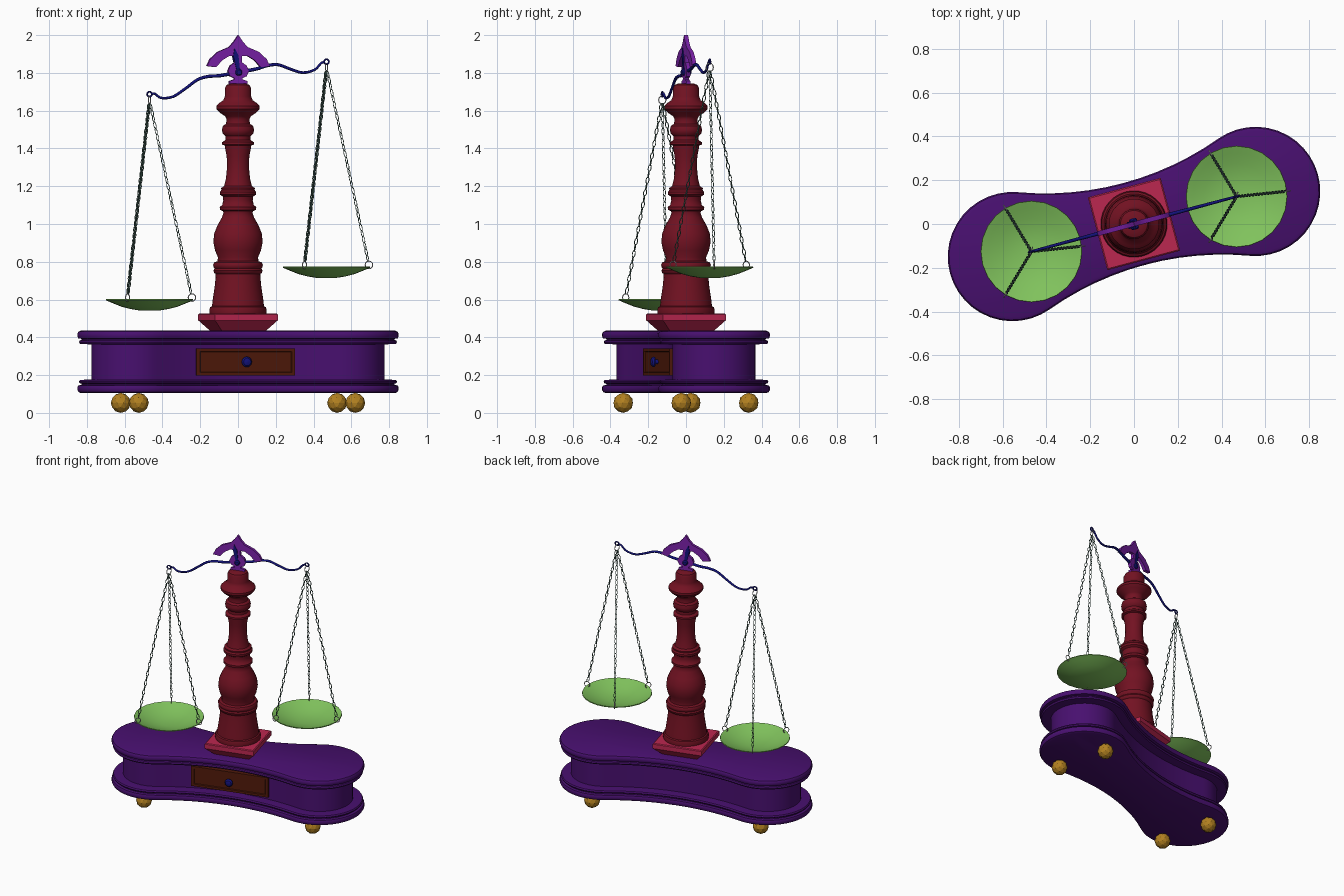
import bpy, bmesh
from math import sin, cos, pi, radians, tau
from mathutils import Vector, Matrix

if "Cube" in bpy.data.objects:
    bpy.data.objects.remove(bpy.data.objects["Cube"])

TURN = Matrix.Rotation(radians(15), 4, 'Z')   # whole model is turned 15 degrees


def material(name, rgb):
    m = bpy.data.materials.new(name)
    m.diffuse_color = (*rgb, 1)
    m.use_nodes = True
    m.node_tree.nodes["Principled BSDF"].inputs["Base Color"].default_value = m.diffuse_color
    return m


PURPLE = material("purple", (.065, .005, .16))
VIOLET = material("violet", (.2, .015, .4))
RED = material("red", (.17, .006, .016))
ROSE = material("rose", (.5, .02, .08))
GREEN = material("green", (.22, .55, .11))
GOLD = material("gold", (.45, .22, .015))
BROWN = material("brown", (.08, .01, .003))
BLUE = material("blue", (.006, .006, .2))
STEEL = material("steel", (.08, .16, .13))
SILVER = material("silver", (.75, .75, .75))


def finish(name, bm, mat, angle=35):
    bmesh.ops.recalc_face_normals(bm, faces=bm.faces)
    bm.transform(TURN)
    me = bpy.data.meshes.new(name)
    bm.to_mesh(me)
    bm.free()
    if angle:
        me.polygons.foreach_set("use_smooth", [True] * len(me.polygons))
        me.set_sharp_from_angle(angle=radians(angle))
    me.materials.append(mat)
    ob = bpy.data.objects.new(name, me)
    bpy.context.collection.objects.link(ob)
    return ob


def loft(bm, rings):
    """Skin a list of equal-length point rings and cap both ends."""
    vs = [[bm.verts.new(p) for p in r] for r in rings]
    n = len(vs[0])
    for a, b in zip(vs, vs[1:]):
        for i in range(n):
            bm.faces.new((a[i], a[(i + 1) % n], b[(i + 1) % n], b[i]))
    bm.faces.new(vs[0])
    bm.faces.new(vs[-1])


def part(name, rings, mat, angle=35):
    bm = bmesh.new()
    loft(bm, rings)
    return finish(name, bm, mat, angle)


def circle(r, z, n=32, c=(0, 0)):
    return [(c[0] + r * cos(tau * i / n), c[1] + r * sin(tau * i / n), z) for i in range(n)]


def disc_y(r, y, x, z, n=16):
    return [(x + r * cos(tau * i / n), y, z + r * sin(tau * i / n)) for i in range(n)]


def oval_ring(bm, M, a, b, wire, n=12, m=5):
    """Closed wire ring in the local xz plane."""
    vs = []
    for i in range(n):
        t = tau * i / n
        out = Vector((cos(t), 0, sin(t)))
        p = Vector((a * cos(t), 0, b * sin(t)))
        vs.append([bm.verts.new(M @ (p + wire * (out * cos(tau * j / m) + Vector((0, sin(tau * j / m), 0)))))
                   for j in range(m)])
    for i in range(n):
        for j in range(m):
            k, l = (i + 1) % n, (j + 1) % m
            bm.faces.new((vs[i][j], vs[k][j], vs[k][l], vs[i][l]))


# Base: waisted outline made of two end arcs and two concave side arcs
def outline(inset, z):
    r, R, a = .295 - inset, 1.377 + inset, 110.1
    half = []
    for i in range(25):
        t = radians(-a + 2 * a * i / 24)
        half.append((.575 + r * cos(t), r * sin(t), z))
    for i in range(1, 12):
        t = radians(20.1 - 40.2 * i / 12)
        half.append((R * sin(t), 1.57 - R * cos(t), z))
    return half + [(-x, -y, z) for x, y, z in half]


slab = [(.06, .363), (.013, .366), (.008, .375), (.012, .383), (.022, .386), (.022, .392),
        (.004, .395), (0, .405), (0, .42), (.006, .43), (.02, .436)]
part("base_body", [outline(.075, .165), outline(.075, .375)], PURPLE)
part("base_top_moulding", [outline(i, z) for i, z in slab], PURPLE)
part("base_bottom_moulding", [outline(i, .54 - z) for i, z in slab], PURPLE)

# Ball feet
for n, (sx, sy) in enumerate([(1, 1), (1, -1), (-1, 1), (-1, -1)]):
    bm = bmesh.new()
    bmesh.ops.create_icosphere(bm, subdivisions=2, radius=.053,
                               matrix=Matrix.Translation((.593 * sx, .185 * sy, .053)))
    finish(f"ball_foot_{n + 1}", bm, GOLD, 0)

# Drawer front with recessed panel, and knob
part("drawer", [[(sx * w, y, .27 + sz * h) for sx, sz in ((-1, -1), (1, -1), (1, 1), (-1, 1))]
                for w, h, y in ((.27, .072, -.05), (.27, .072, -.162), (.252, .056, -.162),
                                (.248, .053, -.155))], BROWN, 20)
part("drawer_knob", [disc_y(r, y, 0, .27) for r, y in ((.012, -.15), (.012, -.168), (.026, -.172),
                                                      (.028, -.18), (.02, -.19), (.006, -.194))], BLUE)

# Square plinth under the column
part("column_plinth", [[(sx * w, sy * w, z) for sx, sy in ((-1, -1), (1, -1), (1, 1), (-1, 1))]
                       for w, z in ((.12, .434), (.172, .49), (.172, .522), (.166, .527))], ROSE, 20)

# Turned column
column = [(.15, .525), (.152, .545), (.147, .56), (.138, .565), (.134, .6), (.122, .68), (.118, .735),
          (.127, .742), (.13, .755), (.124, .764), (.13, .772), (.132, .785), (.125, .797), (.108, .803),
          (.107, .825), (.122, .86), (.131, .905), (.126, .95), (.108, .995), (.085, 1.035), (.077, 1.06),
          (.08, 1.068), (.096, 1.075), (.097, 1.09), (.084, 1.1), (.078, 1.125), (.08, 1.145), (.095, 1.155),
          (.096, 1.17), (.088, 1.18), (.09, 1.19), (.074, 1.2), (.064, 1.24), (.058, 1.3), (.06, 1.36),
          (.069, 1.405), (.07, 1.415), (.084, 1.42), (.084, 1.433), (.066, 1.445), (.066, 1.465), (.082, 1.48),
          (.085, 1.5), (.08, 1.52), (.064, 1.53), (.06, 1.555), (.068, 1.57), (.098, 1.59), (.115, 1.61),
          (.115, 1.625), (.1, 1.64), (.078, 1.655), (.07, 1.675), (.069, 1.72), (.062, 1.735), (.04, 1.745)]
part("column", [circle(r, z) for r, z in column], RED, 40)

# Flat bracket with disc, stem and arched top
side = [(.048, 1.735), (.048, 1.757), (.022, 1.765), (.022, 1.772), (.045, 1.782), (.057, 1.81), (.045, 1.838),
        (.02, 1.855), (.018, 1.89), (.05, 1.89), (.09, 1.866), (.122, 1.83), (.172, 1.836), (.155, 1.872),
        (.115, 1.91), (.05, 1.937), (.026, 1.963)]
shape = side + [(0, 2.0)] + [(-x, z) for x, z in reversed(side)]
part("top_bracket", [[(x, y, z) for x, z in shape] for y in (-.011, .011)], VIOLET, 30)

# Tilting balance beam, pointer and pivot
PIVOT_Z, SLOPE = 1.803, .178
right = [(.1, 1.803), (.16, 1.81), (.22, 1.804), (.285, 1.77), (.355, 1.738), (.42, 1.742), (.455, 1.77), (.476, 1.774)]
ctrl = [(-x, z) for x, z in reversed(right)] + [(0, PIVOT_Z)] + right
ctrl = [Vector((x, 0, z + SLOPE * x)) for x, z in ctrl]
ctrl = [2 * ctrl[0] - ctrl[1]] + ctrl + [2 * ctrl[-1] - ctrl[-2]]
path = []
for a, b, c, d in zip(ctrl, ctrl[1:], ctrl[2:], ctrl[3:]):
    for t in (0, .25, .5, .75):
        path.append(.5 * (2 * b + (c - a) * t + (2 * a - 5 * b + 4 * c - d) * t * t
                          + (3 * b - a - 3 * c + d) * t ** 3))
path.append(ctrl[-2])
rings = []
for i, p in enumerate(path):
    tan = (path[min(i + 1, len(path) - 1)] - path[max(i - 1, 0)]).normalized()
    nor = Vector((-tan.z, 0, tan.x))
    r = .010 - .008 * abs(p.x) if abs(p.x) < .5 else .006
    rings.append([p + r * (nor * cos(tau * j / 8) + Vector((0, sin(tau * j / 8), 0))) for j in range(8)])
part("balance_beam", rings, BLUE, 60)

tilt = Matrix.Rotation(-radians(10), 4, 'Y')
for s in (-1, 1):   # one pointer on each face of the bracket
    part("beam_pointer_" + ("front" if s < 0 else "back"),
         [[Vector((0, s * y, PIVOT_Z)) + tilt @ Vector(p) for p in
           ((-.008, 0, 0), (.008, 0, 0), (.014, 0, .09), (0, 0, .13), (-.014, 0, .09))]
          for y in (.010, .016)], BLUE, 0)
part("pivot_pin", [disc_y(r, y, 0, PIVOT_Z) for r, y in
                   ((.012, -.026), (.018, -.02), (.018, .02), (.012, .026))], BLUE)

# Pans with their rings and three chains each
for label, s in (("left", -1), ("right", 1)):
    cx, end = .485 * s, 1.773 + SLOPE * .485 * s
    rim = end - 1.09
    bm = bmesh.new()
    oval_ring(bm, Matrix.Translation((cx, 0, end)), .013, .013, .005)
    finish(f"beam_eye_{label}", bm, BLUE, 60)

    dish = [(.05, -.055), (.1, -.047), (.15, -.034), (.2, -.014), (.232, 0), (.23, .005),
            (.2, -.007), (.15, -.027), (.1, -.04), (.05, -.048)]
    part(f"pan_{label}", [circle(r, rim + z, 24, (cx, 0)) for r, z in dish], GREEN, 35)

    rings_bm, chain_bm = bmesh.new(), bmesh.new()
    top = Vector((cx, 0, end - .03))
    oval_ring(rings_bm, Matrix.Translation(top) @ Matrix.Rotation(pi / 3, 4, 'Z'), .02, .022, .003)
    for deg in (6, 121, 239):
        t = radians(deg - 15)
        out = Vector((cos(t), sin(t), 0))
        hook = Vector((cx, 0, rim + .014)) + out * .226
        oval_ring(rings_bm, Matrix.Translation(hook) @ Matrix.Rotation(t, 4, 'Z'), .02, .02, .003)
        a, b = top + Vector((0, 0, -.02)) + out * .004, hook + Vector((0, 0, .02)) - out * .004
        d = b - a
        turn = d.to_track_quat('Z', 'Y').to_matrix().to_4x4()
        count = round(d.length / .033)
        for i in range(count):
            M = (Matrix.Translation(a + d * ((i + .5) / count)) @ turn
                 @ Matrix.Rotation(pi / 2 * (i % 2) + pi / 4, 4, 'Z'))
            oval_ring(chain_bm, M, .008, .0185, .0026, 10, 4)
    finish(f"pan_rings_{label}", rings_bm, SILVER, 60)
    finish(f"pan_chains_{label}", chain_bm, STEEL, 60)
